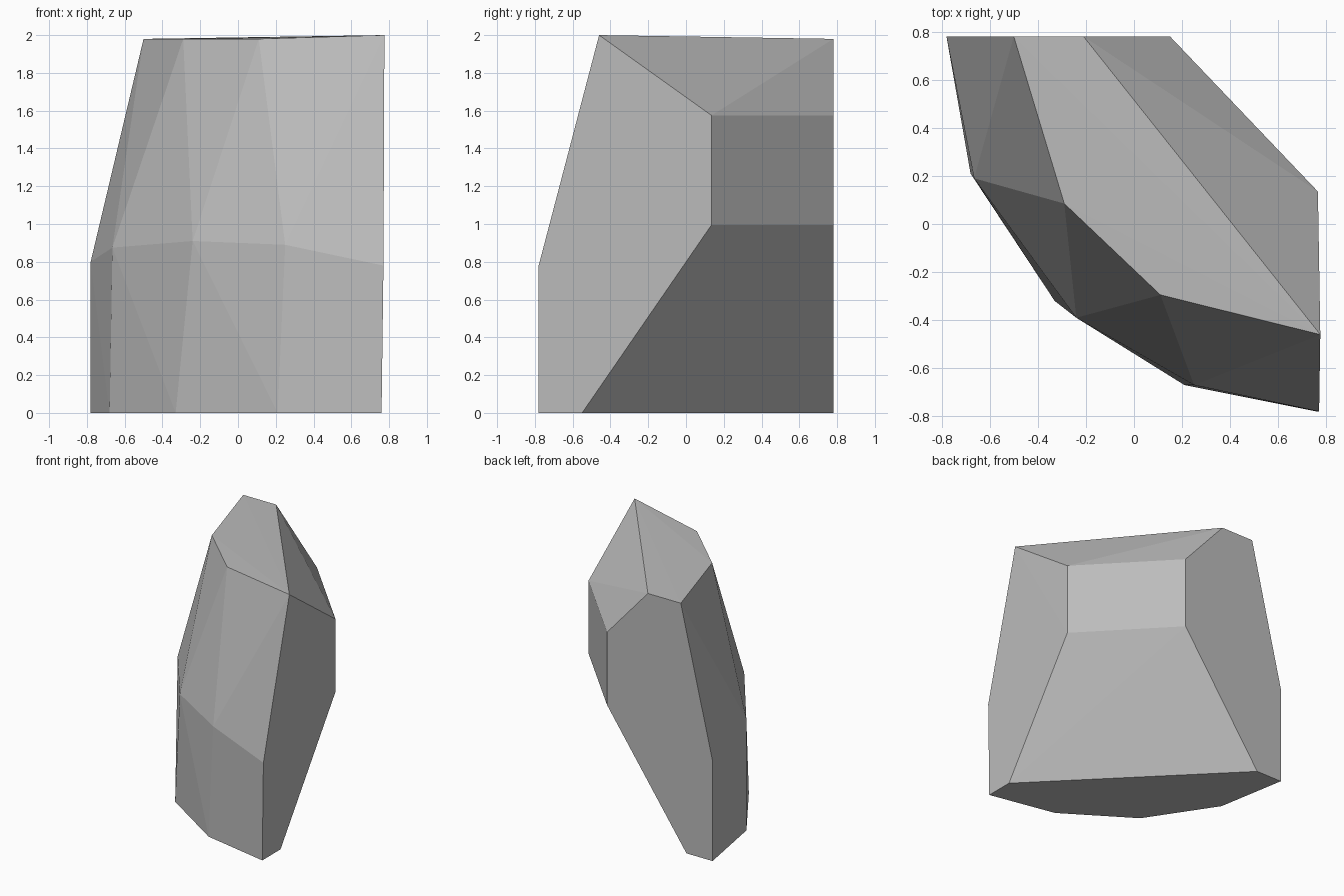
import bpy
import bmesh

cube = bpy.data.objects.get("Cube")
if cube:
    bpy.data.objects.remove(cube, do_unlink=True)

# Plain stone grey
stone = bpy.data.materials.new("stone_grey")
stone.use_nodes = True
grey = (0.5, 0.5, 0.5, 1)
stone.diffuse_color = grey
stone.node_tree.nodes["Principled BSDF"].inputs["Base Color"].default_value = grey

# Corners of the faceted boulder, ring by ring from the ground up
base = [(-0.78, 0.78, 0), (-0.68, 0.21, 0), (-0.33, -0.32, 0),
        (0.21, -0.67, 0), (0.76, -0.78, 0), (0.76, -0.55, 0), (-0.55, 0.78, 0)]
belly = [(-0.78, 0.78, 0.80), (-0.665, 0.19, 0.875), (-0.24, -0.39, 0.91),
         (0.25, -0.67, 0.89), (0.77, -0.78, 0.78)]
back_ledge = [(x, y, z) for z in (0.995, 1.575)
              for x, y in ((0.15, 0.78), (0.765, 0.135))]
crown = [(-0.5, 0.78, 1.98), (-0.29, 0.085, 1.98), (0.11, -0.295, 1.98),
         (0.775, -0.46, 2.0), (-0.21, 0.78, 1.98)]

# Wrap the corners in flat facets
bm = bmesh.new()
for corner in base + belly + back_ledge + crown:
    bm.verts.new(corner)
bmesh.ops.convex_hull(bm, input=bm.verts[:])
bmesh.ops.recalc_face_normals(bm, faces=bm.faces[:])
mesh = bpy.data.meshes.new("boulder")
bm.to_mesh(mesh)
bm.free()
mesh.materials.append(stone)
boulder = bpy.data.objects.new("boulder", mesh)
bpy.context.collection.objects.link(boulder)
